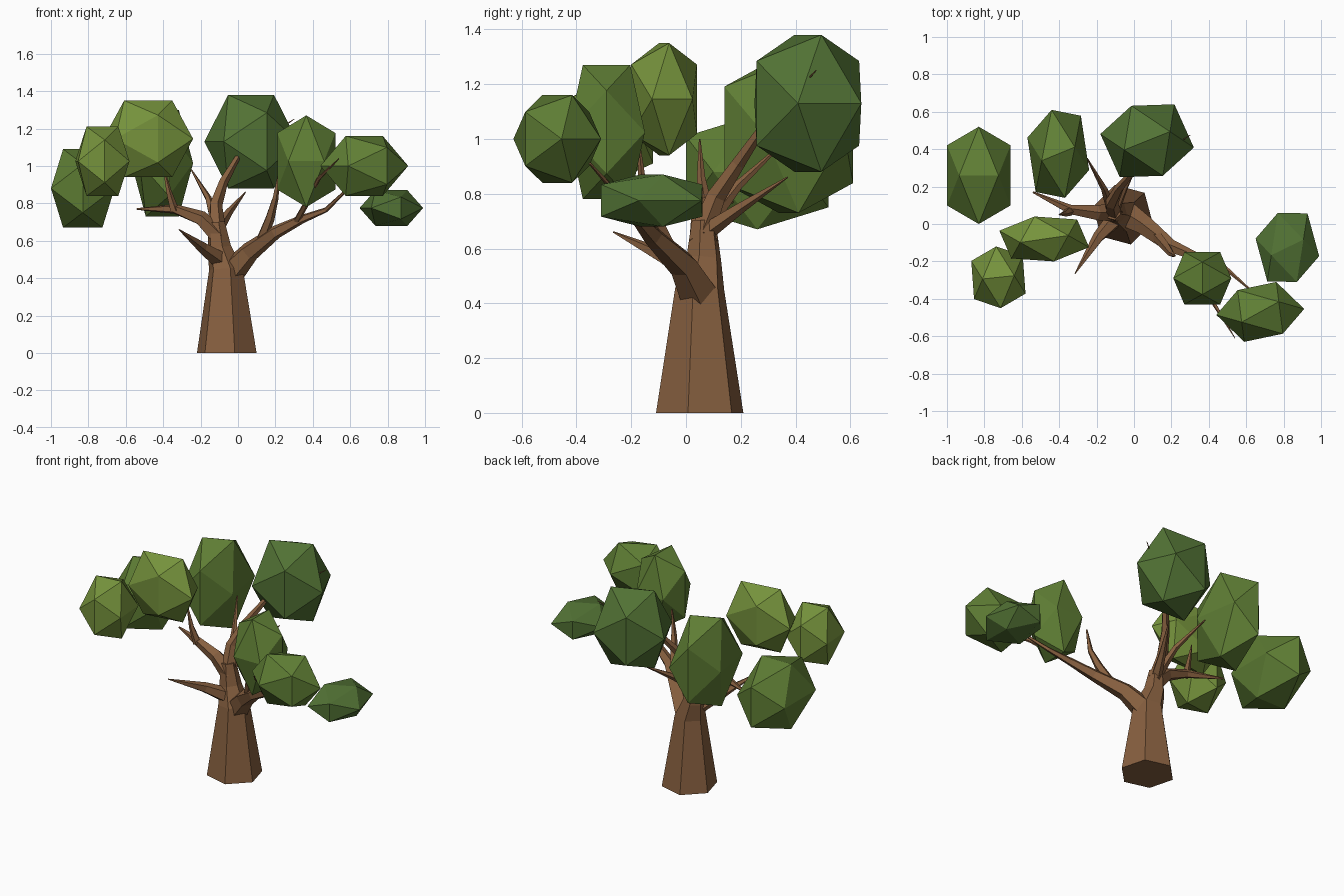
import bpy, bmesh
from math import cos, sin, pi, radians
from mathutils import Vector, Matrix


def material(name, rgb):
    m = bpy.data.materials.new(name)
    m.diffuse_color = (*rgb, 1)
    return m


BARK = material("bark", (0.24, 0.115, 0.05))
LEAF = [material("leaf_dark", (0.085, 0.17, 0.035)),
        material("leaf_mid", (0.115, 0.21, 0.035)),
        material("leaf_light", (0.18, 0.29, 0.045))]


def finish(bm, name, mat):
    bmesh.ops.recalc_face_normals(bm, faces=bm.faces)
    me = bpy.data.meshes.new(name)
    bm.to_mesh(me)
    bm.free()
    me.materials.append(mat)
    ob = bpy.data.objects.new(name, me)
    bpy.context.collection.objects.link(ob)
    return ob


def tube(name, path, sides=5, phase=0.0):
    """Tapered faceted limb; path holds (x, y, z, radius)."""
    bm = bmesh.new()
    pts = [Vector(p[:3]) for p in path]
    rings = []
    for i, p in enumerate(pts):
        d = (pts[min(i + 1, len(pts) - 1)] - pts[max(i - 1, 0)]).normalized()
        if i == 0 and path[0][2] == 0:
            d = Vector((0, 0, 1))          # flat cut on the ground
        q = Vector((0, 0, 1)).rotation_difference(d)
        rings.append([bm.verts.new(p + q @ Vector((cos(a), sin(a), 0)) * path[i][3])
                      for a in (phase + 2 * pi * k / sides for k in range(sides))])
    for lo, hi in zip(rings, rings[1:]):
        for k in range(sides):
            n = (k + 1) % sides
            bm.faces.new((lo[k], lo[n], hi[n], hi[k]))
    bm.faces.new(rings[0])
    bm.faces.new(rings[-1])
    return finish(bm, name, BARK)


def leaf_clump(name, lo, hi, turn, mat):
    """Icosahedron turned about z, then stretched to fill the box lo..hi."""
    t = (1 + 5 ** 0.5) / 2
    rot = Matrix.Rotation(radians(turn), 3, 'Z')
    vs = []
    for a in (-1, 1):
        for b in (-t, t):
            vs += [rot @ Vector(v) for v in ((b, a, 0), (a, 0, b), (0, b, a))]
    ext = [max(v[i] for v in vs) for i in range(3)]
    bm = bmesh.new()
    for v in vs:
        bm.verts.new([(lo[i] + hi[i]) / 2 + v[i] / ext[i] * (hi[i] - lo[i]) / 2
                      for i in range(3)])
    bmesh.ops.convex_hull(bm, input=bm.verts)
    return finish(bm, name, mat)


# Trunk
tube("trunk", [(-0.06, 0.05, 0, 0.165), (-0.065, 0.05, 0.45, 0.093),
               (-0.10, 0.065, 0.56, 0.066), (-0.115, 0.065, 0.70, 0.045)],
     sides=6, phase=radians(45))

# Limbs and twigs
tube("right_limb", [(-0.04, 0.05, 0.43, 0.075), (0.06, -0.01, 0.54, 0.055),
                    (0.20, -0.12, 0.645, 0.037), (0.34, -0.18, 0.715, 0.024),
                    (0.47, -0.22, 0.765, 0.014), (0.62, -0.35, 0.91, 0.005)])
tube("right_upper_branch", [(0.12, -0.06, 0.59, 0.032), (0.17, -0.12, 0.72, 0.026),
                            (0.20, -0.16, 0.83, 0.017), (0.22, -0.17, 0.97, 0.005)])
tube("right_front_twig", [(0.31, -0.17, 0.70, 0.018), (0.36, -0.27, 0.79, 0.016),
                          (0.43, -0.43, 0.93, 0.011), (0.54, -0.61, 1.04, 0.002)])
tube("left_limb", [(-0.10, 0.065, 0.62, 0.055), (-0.20, 0.06, 0.72, 0.042),
                   (-0.34, 0.075, 0.77, 0.027), (-0.54, 0.17, 0.77, 0.005)])
tube("left_upper_twig", [(-0.34, 0.07, 0.76, 0.026), (-0.37, 0.055, 0.86, 0.016),
                         (-0.40, 0.05, 1.0, 0.003)])
tube("left_front_spike", [(-0.07, 0.06, 0.48, 0.055), (-0.19, -0.07, 0.565, 0.032),
                          (-0.315, -0.265, 0.66, 0.003)])
tube("back_limb", [(-0.11, 0.06, 0.66, 0.046), (-0.12, 0.11, 0.79, 0.036),
                   (-0.08, 0.19, 0.91, 0.026), (0.0, 0.285, 1.05, 0.016),
                   (0.30, 0.475, 1.25, 0.002)])
tube("back_left_twig", [(-0.12, 0.08, 0.69, 0.03), (-0.16, 0.19, 0.83, 0.018),
                        (-0.25, 0.35, 0.98, 0.004)])
tube("back_right_twig", [(-0.11, 0.07, 0.66, 0.035), (-0.05, 0.2, 0.75, 0.021),
                         (0.04, 0.37, 0.86, 0.003)])

# Leaf clumps: box min, box max, turn, shade
clumps = [
    ((-1.0, 0.0, 0.67), (-0.66, 0.52, 1.09), 0, 1),
    ((-0.87, -0.45, 0.84), (-0.58, -0.12, 1.21), 5, 2),
    ((-0.72, -0.20, 0.94), (-0.24, 0.04, 1.35), 14, 2),
    ((-0.57, 0.14, 0.73), (-0.24, 0.61, 1.30), 14, 1),
    ((-0.18, 0.25, 0.88), (0.32, 0.64, 1.38), 23, 0),
    ((0.21, -0.43, 0.78), (0.52, -0.15, 1.27), 90, 1),
    ((0.44, -0.63, 0.84), (0.91, -0.31, 1.16), 37, 1),
    ((0.65, -0.31, 0.68), (0.99, 0.06, 0.87), 20, 0),
]
for n, (lo, hi, turn, shade) in enumerate(clumps, 1):
    leaf_clump(f"leaf_clump_{n}", lo, hi, turn, LEAF[shade])
